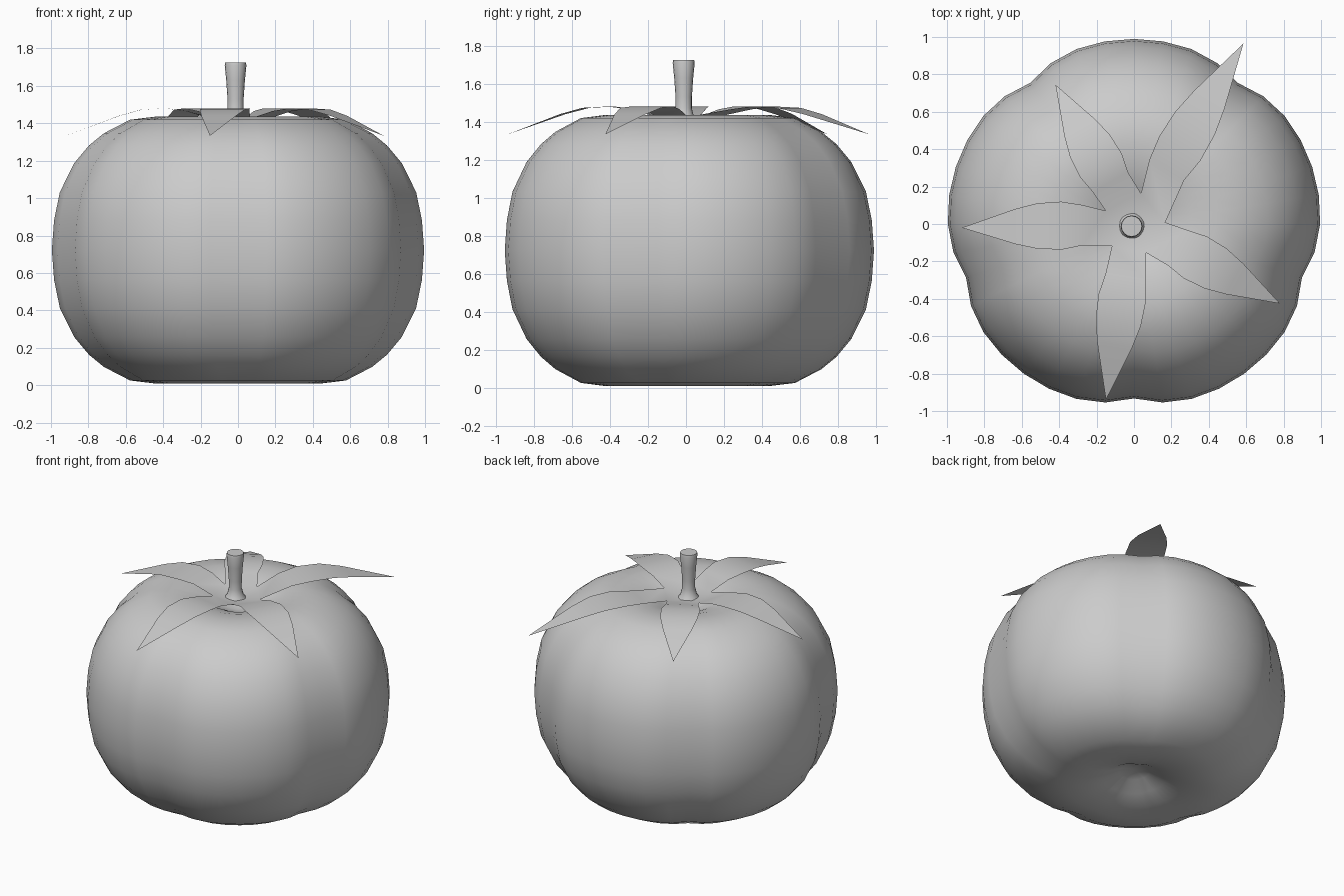
import bpy
from math import sin, cos, pi, radians, exp, atan2, hypot

if "Cube" in bpy.data.objects:
    bpy.data.objects.remove(bpy.data.objects["Cube"])


def make_object(name, verts, faces, angle=60):
    mesh = bpy.data.meshes.new(name)
    mesh.from_pydata(verts, [], faces)
    mesh.update()
    ob = bpy.data.objects.new(name, mesh)
    bpy.context.collection.objects.link(ob)
    bpy.ops.object.select_all(action='DESELECT')
    ob.select_set(True)
    bpy.context.view_layer.objects.active = ob
    bpy.ops.object.shade_smooth_by_angle(angle=radians(angle))
    return ob


def loft(name, rows, sides, point, caps, angle=60):
    """Skin rings given by point(row, angle); caps are end centres or None for an n-gon."""
    verts = [point(r, 2 * pi * i / sides) for r in rows for i in range(sides)]
    faces = []
    for j in range(len(rows) - 1):
        for i in range(sides):
            k = (i + 1) % sides
            faces.append((j * sides + i, j * sides + k,
                          (j + 1) * sides + k, (j + 1) * sides + i))
    last = (len(rows) - 1) * sides
    for base, cap, flip in ((0, caps[0], True), (last, caps[1], False)):
        ring = [base + i for i in range(sides)]
        if cap is None:
            faces.append(ring[::-1] if flip else ring)
        else:
            c = len(verts)
            verts.append(cap)
            for i in range(sides):
                f = (ring[i], ring[(i + 1) % sides], c)
                faces.append(f[::-1] if flip else f)
    return make_object(name, verts, faces, angle)


# Fruit: dimpled round profile with five grooves
half = [(0.10, 0.615), (0.20, 0.665), (0.31, 0.70), (0.44, 0.714), (0.58, 0.697),
        (0.72, 0.625), (0.80, 0.56), (0.88, 0.465), (0.957, 0.31), (0.988, 0.16)]
MID = 0.722
profile = [(r, MID - h) for r, h in half] + [(1.0, MID)] + \
          [(r, MID + h) for r, h in reversed(half)]


def fruit_point(row, a):
    r, z = row
    # angular distance to the nearest groove
    d = abs((a - radians(270) + pi / 5) % (2 * pi / 5) - pi / 5)
    lobe = 1.002 - 0.058 * exp(-(d / radians(10)) ** 1.3)
    return (r * lobe * cos(a), r * lobe * 0.988 * sin(a), z)


loft("fruit", profile, 40, fruit_point, [(0, 0, MID - 0.59), (0, 0, MID + 0.59)])

# Calyx: five-pointed star of arching leaves joined around a sunken centre
tips = [(0.585, 0.965), (-0.42, 0.745), (-0.92, -0.02), (-0.15, -0.94), (0.78, -0.425)]
notch_angles = [3, 77, 155, 225, 293]
# fraction of length, half width, height
leaf_rows = [(0.30, 0.108, 1.465), (0.42, 0.128, 1.48), (0.56, 0.122, 1.473),
             (0.69, 0.094, 1.44)]
verts = [(-0.012, 0, 1.39)]
verts += [(0.167 * cos(radians(a)), 0.167 * sin(radians(a)), 1.425) for a in notch_angles]
faces = []
for n, (tx, ty) in enumerate(tips):
    length, a = hypot(tx, ty), atan2(ty, tx)
    right, left = 1 + n, 1 + (n + 1) % 5
    faces.append((0, right, left))
    for f, w, z in leaf_rows:
        i = len(verts)
        for s in (1, -1):
            verts.append((tx * f + s * w * sin(a), ty * f - s * w * cos(a), z))
        faces.append((right, i, i + 1, left))
        right, left = i, i + 1
    verts.append((tx, ty, 1.333))
    faces.append((right, len(verts) - 1, left))
make_object("calyx", verts, faces)

# Stem: flared at the base and slightly wider at the cut end
stem_rows = [(0.085, 1.385), (0.055, 1.42), (0.043, 1.47), (0.043, 1.53),
             (0.05, 1.63), (0.058, 1.71), (0.055, 1.725)]
loft("stem", stem_rows, 16,
     lambda row, a: (-0.013 + row[0] * cos(a), -0.012 + row[0] * sin(a), row[1]),
     [None, None], 40)
